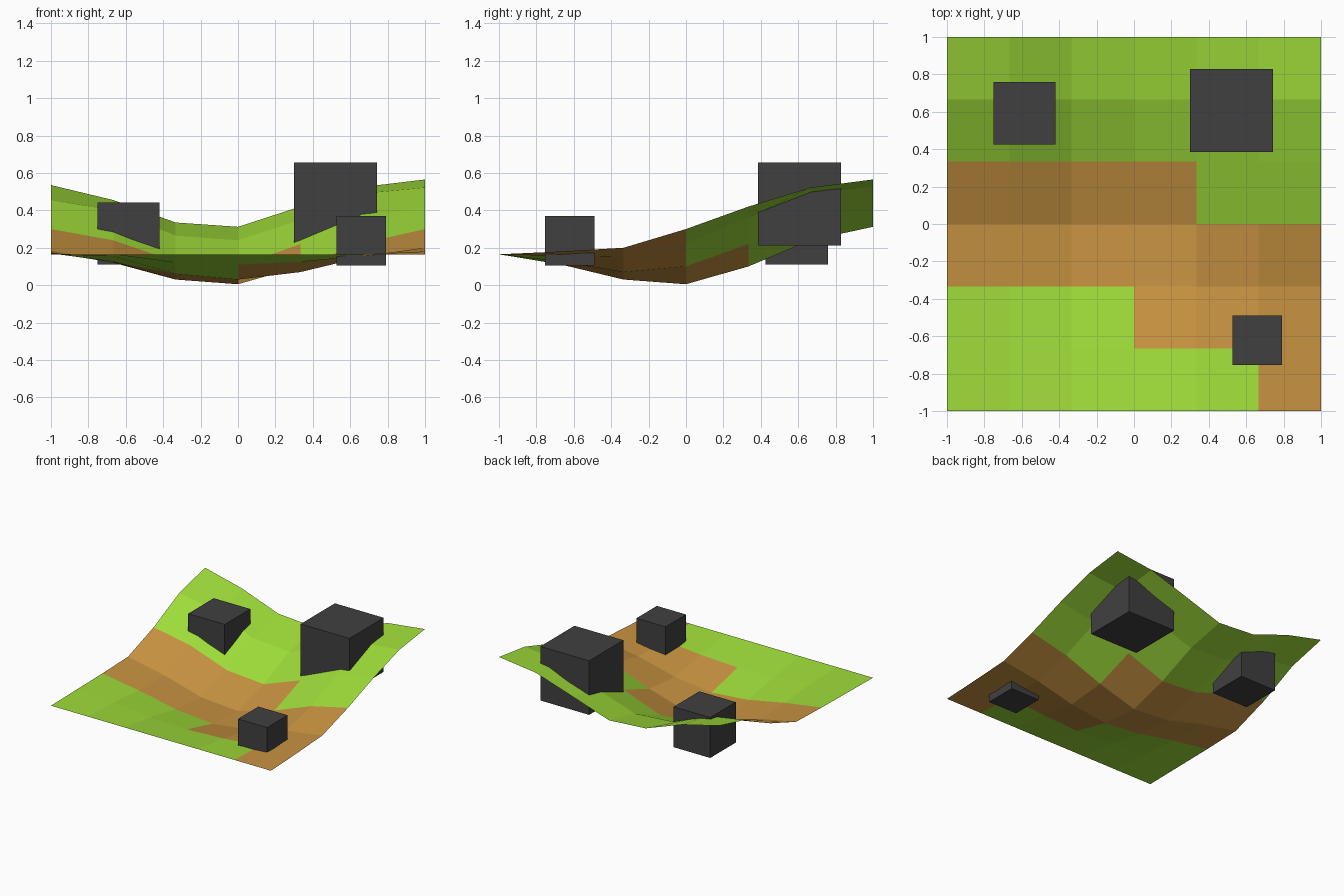
import bpy, bmesh

if "Cube" in bpy.data.objects:
    bpy.data.objects.remove(bpy.data.objects["Cube"])


def material(name, rgb):
    m = bpy.data.materials.new(name)
    m.diffuse_color = (*rgb, 1)
    m.use_nodes = True
    m.node_tree.nodes["Principled BSDF"].inputs["Base Color"].default_value = m.diffuse_color
    return m


grass = material("grass green", (0.35, 0.73, 0.042))
dirt = material("dirt brown", (0.58, 0.295, 0.053))
stone = material("dark grey", (0.051, 0.051, 0.051))


def finish(bm, name, mats):
    mesh = bpy.data.meshes.new(name)
    bm.to_mesh(mesh)
    bm.free()
    for m in mats:
        mesh.materials.append(m)
    ob = bpy.data.objects.new(name, mesh)
    bpy.context.collection.objects.link(ob)
    return ob


# Terrain heights, rows from front to back, columns from left to right
HEIGHTS = [
    (.165, .165, .165, .165, .165, .165, .165),
    (.170, .155, .120, .110, .125, .155, .180),
    (.175, .125, .060, .030, .070, .150, .200),
    (.185, .120, .030, .005, .100, .225, .300),
    (.300, .240, .125, .100, .220, .360, .420),
    (.455, .400, .265, .240, .350, .490, .522),
    (.535, .455, .335, .312, .420, .525, .565),
]
# Dirt path: first and last dirt column in each row of cells
PATH = [(5, 6), (3, 6), (0, 6), (0, 4), (0, 0), (0, 0)]

bm = bmesh.new()
grid = [[bm.verts.new((-1 + i / 3, -1 + j / 3, z)) for i, z in enumerate(row)]
        for j, row in enumerate(HEIGHTS)]
for j, (first, last) in enumerate(PATH):
    for i in range(6):
        f = bm.faces.new((grid[j][i], grid[j][i + 1],
                          grid[j + 1][i + 1], grid[j + 1][i]))
        f.material_index = 1 if first <= i < last else 0
finish(bm, "terrain", (grass, dirt))


# Stone blocks set into the ground
def block(name, centre, size):
    bm = bmesh.new()
    bmesh.ops.create_cube(bm, size=size)
    bmesh.ops.translate(bm, vec=centre, verts=bm.verts)
    finish(bm, name, (stone,))


block("left_block", (-.585, .592, .277), .332)
block("right_block", (.522, .607, .433), .444)
block("front_block", (.66, -.621, .238), .265)
